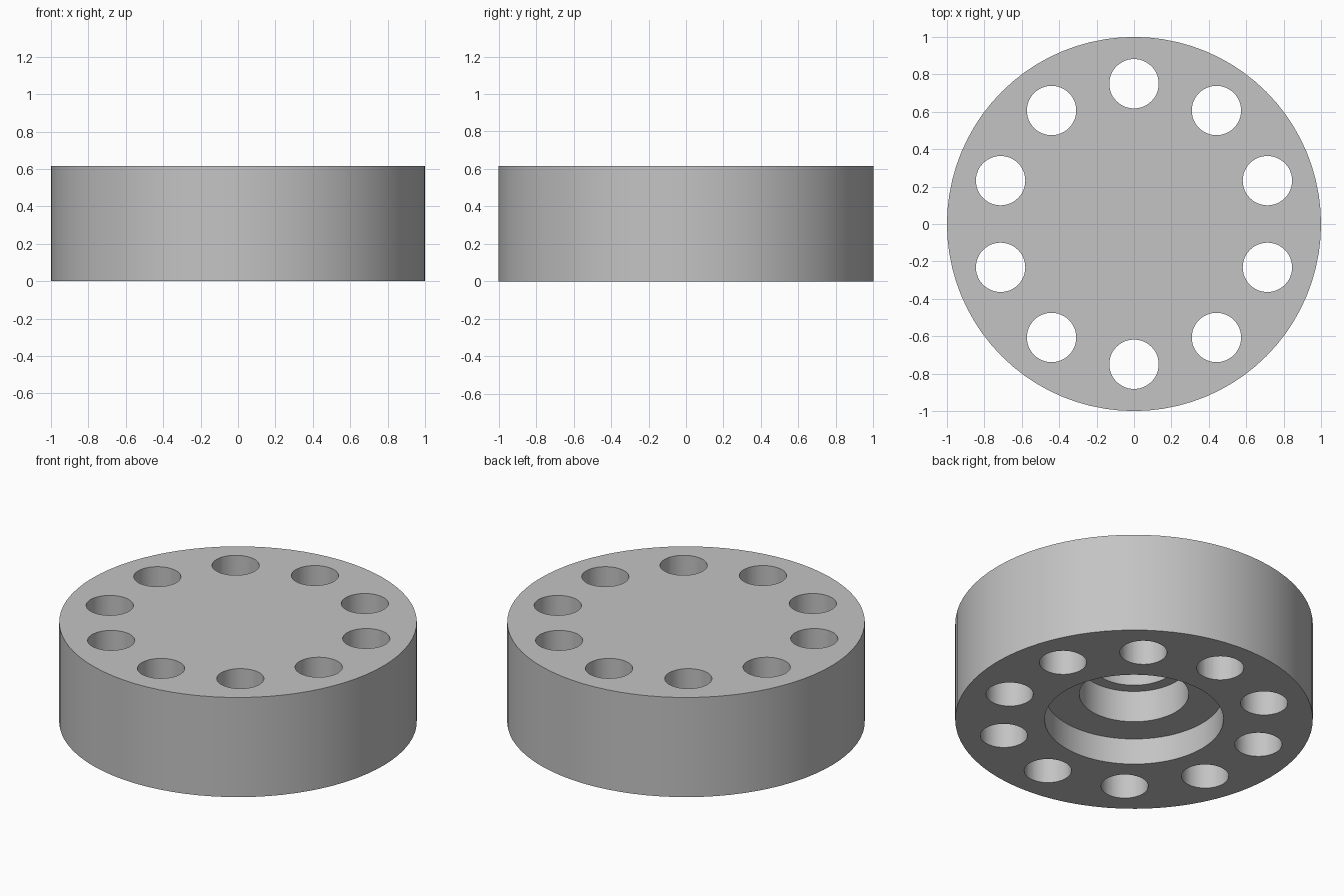
import bpy
import bmesh
from math import cos, sin, pi

cube = bpy.data.objects.get("Cube")
if cube:
    bpy.data.objects.remove(cube, do_unlink=True)

HEIGHT = 0.615
HOLES = 10
HOLE_RADIUS = 0.132
HOLE_CIRCLE = 0.75

grey = bpy.data.materials.new("plain grey")
grey.use_nodes = True
colour = (0.55, 0.55, 0.55, 1)
grey.diffuse_color = colour
grey.node_tree.nodes["Principled BSDF"].inputs["Base Color"].default_value = colour


def finish(name, bm):
    bmesh.ops.recalc_face_normals(bm, faces=bm.faces)
    mesh = bpy.data.meshes.new(name)
    bm.to_mesh(mesh)
    bm.free()
    mesh.materials.append(grey)
    obj = bpy.data.objects.new(name, mesh)
    bpy.context.collection.objects.link(obj)
    return obj


def lathe(name, profile, steps):
    """Spin an (r, z) profile that starts and ends on the axis."""
    bm = bmesh.new()
    verts = [bm.verts.new((r, 0, z)) for r, z in profile]
    edges = [bm.edges.new(pair) for pair in zip(verts, verts[1:])]
    bmesh.ops.spin(bm, geom=verts + edges, cent=(0, 0, 0), axis=(0, 0, 1),
                   angle=2 * pi, steps=steps, use_merge=True)
    bmesh.ops.remove_doubles(bm, verts=bm.verts, dist=0.0001)
    return finish(name, bm)


# Disc body with a stepped blind bore in its underside
body = lathe("disc_body", [
    (0, HEIGHT), (1, HEIGHT), (1, 0), (0.5, 0), (0.5, 0.162),
    (0.306, 0.162), (0.306, 0.357), (0.236, 0.357), (0.236, 0.5), (0, 0.5),
], 80)

# Ring of through holes, cut by one helper mesh
bm = bmesh.new()
for i in range(HOLES):
    a = pi / 2 + i * 2 * pi / HOLES
    pin = bmesh.ops.create_cone(bm, cap_ends=True, segments=48, depth=1,
                                radius1=HOLE_RADIUS, radius2=HOLE_RADIUS)
    bmesh.ops.translate(bm, verts=pin["verts"],
                        vec=(HOLE_CIRCLE * cos(a), HOLE_CIRCLE * sin(a), HEIGHT / 2))
cutter = finish("hole_cutter", bm)
cutter.hide_render = True

cut = body.modifiers.new("bolt_holes", "BOOLEAN")
cut.operation = "DIFFERENCE"
cut.solver = "EXACT"
cut.object = cutter

# Apply the cut, drop the helper and smooth the round walls
bpy.ops.object.select_all(action="DESELECT")
body.select_set(True)
bpy.context.view_layer.objects.active = body
bpy.ops.object.modifier_apply(modifier=cut.name)
bpy.data.objects.remove(cutter, do_unlink=True)
bpy.ops.object.shade_smooth_by_angle()
